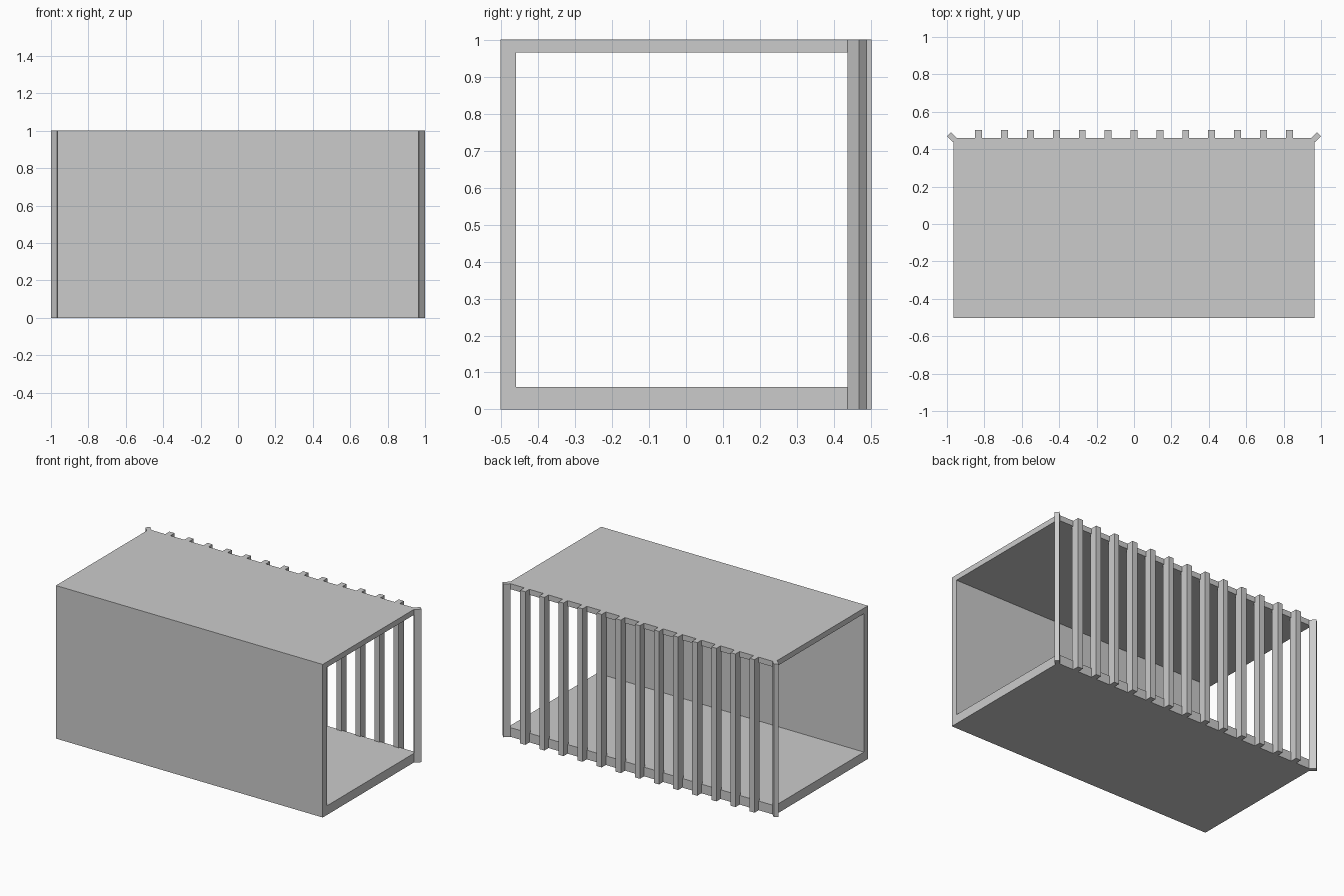
import bpy, bmesh

if "Cube" in bpy.data.objects:
    bpy.data.objects.remove(bpy.data.objects["Cube"])

HALF = 0.966          # half length of the shell
BACK = 0.45           # back edge of floor and roof
SLATS, PITCH, SLAT_W = 13, 0.1384, 0.037


def prism(name, outline, direction):
    """Extrude a closed outline of 3D points along a direction."""
    bm = bmesh.new()
    face = bm.faces.new([bm.verts.new(p) for p in outline])
    ext = bmesh.ops.extrude_face_region(bm, geom=[face])
    verts = [g for g in ext["geom"] if isinstance(g, bmesh.types.BMVert)]
    bmesh.ops.translate(bm, verts=verts, vec=direction)
    bmesh.ops.recalc_face_normals(bm, faces=bm.faces)
    mesh = bpy.data.meshes.new(name)
    bm.to_mesh(mesh)
    bm.free()
    obj = bpy.data.objects.new(name, mesh)
    bpy.context.collection.objects.link(obj)
    return obj


def box(name, x0, x1, y0, y1, z0, z1):
    return prism(name, [(x0, y0, z0), (x1, y0, z0), (x1, y1, z0), (x0, y1, z0)],
                 (0, 0, z1 - z0))


# Floor, front wall and roof as one C-shaped shell, open at both ends
profile = [(BACK, 0), (-0.503, 0), (-0.503, 1.002), (BACK, 1.002),
           (BACK, 0.966), (-0.461, 0.966), (-0.461, 0.06), (BACK, 0.06)]
prism("shell", [(-HALF, y, z) for y, z in profile], (2 * HALF, 0, 0))

# Upright slats along the back
centres = [(i - (SLATS - 1) / 2) * PITCH for i in range(SLATS)]
for i, x in enumerate(centres):
    box(f"slat_{i + 1}", x - SLAT_W / 2, x + SLAT_W / 2, BACK, 0.503, 0, 1.002)

# Thin edge strips between the slats, on floor and roof
ends = [-0.957] + centres + [0.957]
for i, (a, b) in enumerate(zip(ends, ends[1:])):
    x0 = a + (SLAT_W / 2 if i > 0 else 0)
    x1 = b - (SLAT_W / 2 if i < SLATS else 0)
    box(f"floor_strip_{i + 1}", x0, x1, BACK, 0.46, 0, 0.06)
    box(f"roof_strip_{i + 1}", x0, x1, BACK, 0.46, 0.966, 1.002)

# Diagonal corner posts at both back corners
corner = [(0.969, 0.438), (1.0, 0.469), (0.979, 0.49), (0.948, 0.459)]
for side, label in ((1, "right"), (-1, "left")):
    prism(f"corner_post_{label}", [(side * x, y, 0) for x, y in corner], (0, 0, 1.002))
